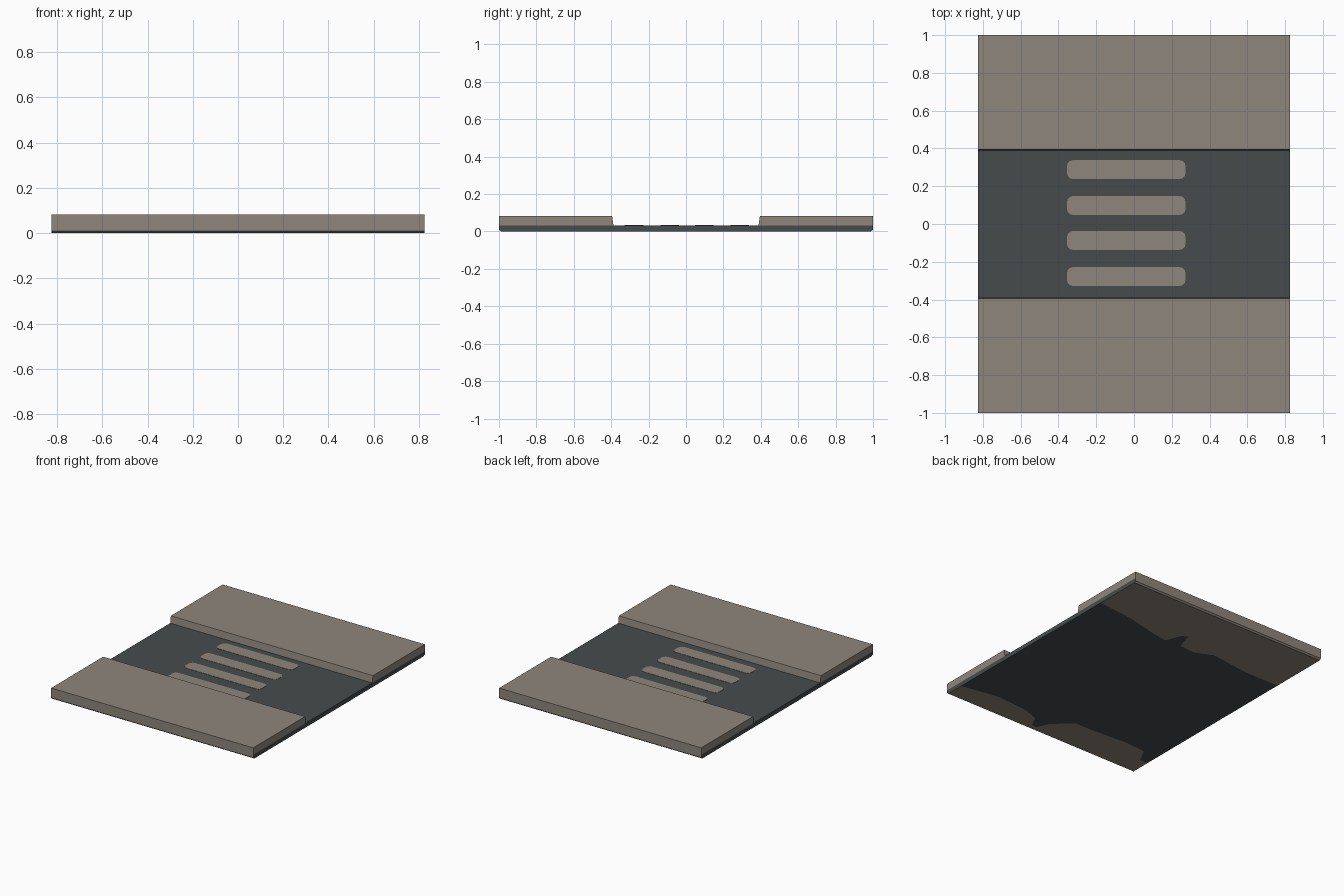
import bpy
import bmesh

cube = bpy.data.objects.get("Cube")
if cube:
    bpy.data.objects.remove(cube, do_unlink=True)

HALF_X, HALF_Y = 0.825, 1.0
ROAD_Z, WALK_Z = 0.032, 0.083


def material(name, rgb):
    mat = bpy.data.materials.new(name)
    mat.use_nodes = True
    colour = (*rgb, 1.0)
    mat.diffuse_color = colour
    mat.node_tree.nodes["Principled BSDF"].inputs["Base Color"].default_value = colour
    return mat


STONE = material("warm grey stone", (0.27, 0.237, 0.202))
ASPHALT = material("dark asphalt", (0.061, 0.071, 0.073))


def finish(name, bm, *mats):
    bmesh.ops.recalc_face_normals(bm, faces=bm.faces)
    mesh = bpy.data.meshes.new(name)
    bm.to_mesh(mesh)
    bm.free()
    for mat in mats:
        mesh.materials.append(mat)
    obj = bpy.data.objects.new(name, mesh)
    bpy.context.collection.objects.link(obj)
    return obj


def loft(bm, stations, segment_mats=None):
    """Skin a row of (x, [(y, z), ...]) cross-sections and cap both ends."""
    rings = [[bm.verts.new((x, y, z)) for y, z in ring] for x, ring in stations]
    count = len(rings[0])
    for a, b in zip(rings, rings[1:]):
        for i in range(count):
            j = (i + 1) % count
            face = bm.faces.new((a[i], a[j], b[j], b[i]))
            if segment_mats:
                face.material_index = segment_mats[i]
    for ring in (rings[0], rings[-1]):
        bm.faces.new(ring)


# Road slab: asphalt with stone ends and uneven stone bands on the underside
# Each row: x, front band edge, back band edge
bands = [
    (0.825, -0.85, 0.63), (0.53, -0.80, 0.60), (0.28, -0.82, 0.54),
    (0.16, -0.86, 0.52), (0.11, -0.95, 0.64), (0.07, -0.95, 0.66),
    (0.03, -0.86, 0.53), (-0.10, -0.74, 0.52), (-0.23, -0.74, 0.58),
    (-0.53, -0.72, 0.54), (-0.70, -0.73, 0.54), (-0.76, -0.84, 0.54),
    (-0.825, -0.84, 0.54),
]
lip = HALF_Y - 0.012
sections = [
    (x, [(-HALF_Y, 0.01), (-lip, 0), (front, 0), (back, 0), (lip, 0),
         (HALF_Y, 0.01), (HALF_Y, ROAD_Z), (-HALF_Y, ROAD_Z)])
    for x, front, back in bands
]
bm = bmesh.new()
loft(bm, sections, [1, 1, 0, 1, 1, 1, 0, 1])
finish("road_slab", bm, ASPHALT, STONE)

# Raised pavements with slightly leaning kerbs
for name, side in (("front_pavement", -1), ("back_pavement", 1)):
    ring = [(side * y, z) for y, z in
            ((0.388, ROAD_Z), (HALF_Y, ROAD_Z), (HALF_Y, WALK_Z), (0.395, WALK_Z))]
    bm = bmesh.new()
    loft(bm, [(-HALF_X, ring), (HALF_X, ring)])
    finish(name, bm, STONE)

# Crossing stripes with rounded corners
LEFT, RIGHT, STRIPE_W = -0.355, 0.273, 0.1
for n, y in enumerate((-0.278, -0.087, 0.098, 0.288)):
    bm = bmesh.new()
    half = STRIPE_W / 2
    corners = [bm.verts.new((x, y + dy, ROAD_Z + 0.002)) for x, dy in
               ((LEFT, -half), (RIGHT, -half), (RIGHT, half), (LEFT, half))]
    bm.faces.new(corners)
    bmesh.ops.bevel(bm, geom=corners, offset=0.032, segments=3, profile=0.5,
                    affect='VERTICES')
    top = bm.faces[:]
    extruded = bmesh.ops.extrude_face_region(bm, geom=top, use_keep_orig=True)
    for v in extruded["geom"]:
        if isinstance(v, bmesh.types.BMVert):
            v.co.z -= 0.002
    finish(f"crossing_stripe_{n + 1}", bm, STONE)
